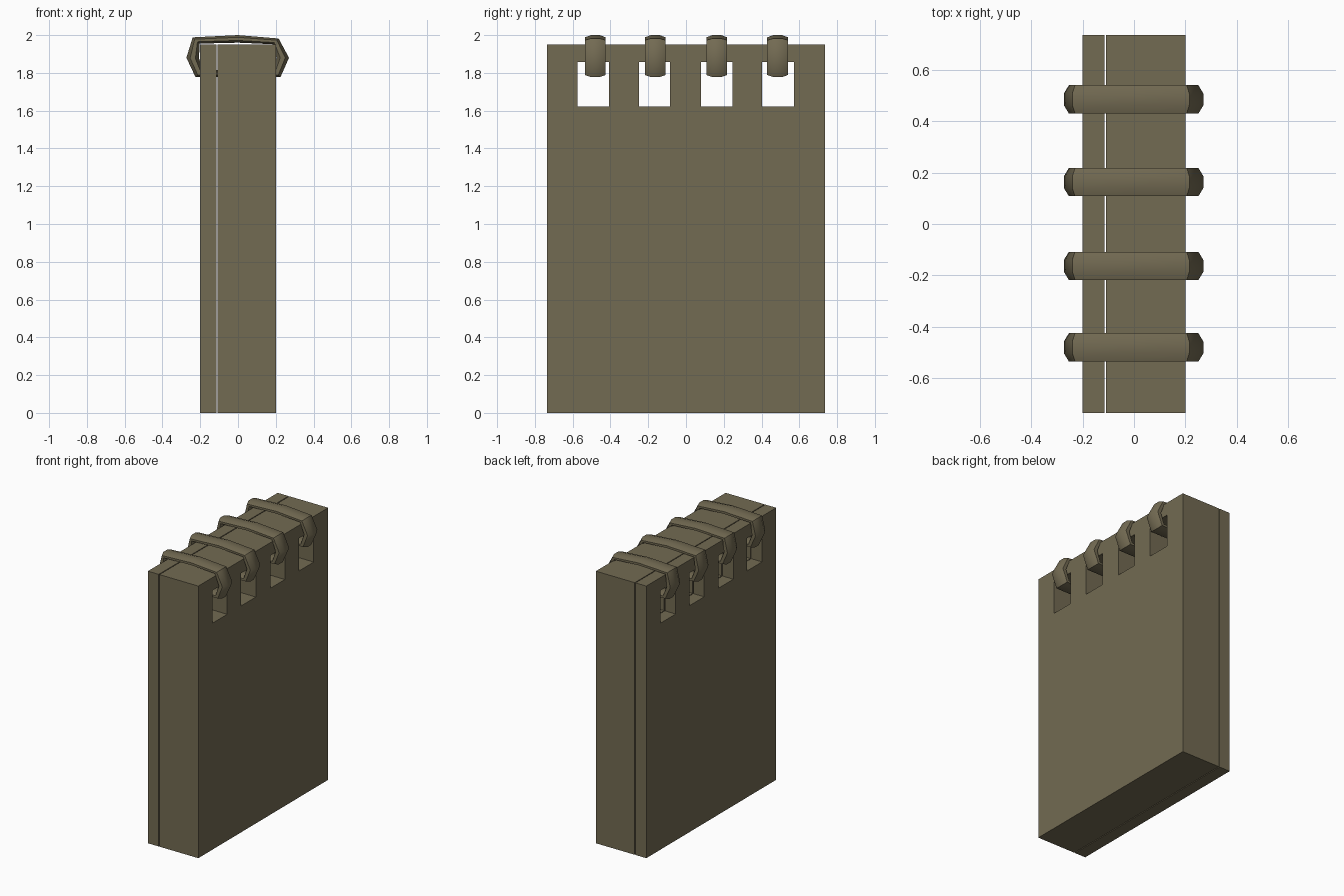
import bpy, bmesh, math

if "Cube" in bpy.data.objects:
    bpy.data.objects.remove(bpy.data.objects["Cube"])

mat = bpy.data.materials.new("olive")
mat.diffuse_color = (0.17, 0.145, 0.085, 1)
mat.use_nodes = True
mat.node_tree.nodes["Principled BSDF"].inputs["Base Color"].default_value = mat.diffuse_color

HOLES = [(-0.575, -0.408), (-0.25, -0.084), (0.08, 0.245), (0.403, 0.572)]
RING_Y = [-0.48, -0.163, 0.163, 0.485]


def make_object(name, bm):
    bmesh.ops.recalc_face_normals(bm, faces=bm.faces)
    me = bpy.data.meshes.new(name)
    bm.to_mesh(me)
    bm.free()
    me.materials.append(mat)
    ob = bpy.data.objects.new(name, me)
    bpy.context.collection.objects.link(ob)
    return ob


def slab(name, x0, x1):
    """Block with square binding holes, extruded from a grid of cells."""
    ys = [-0.735] + [y for h in HOLES for y in h] + [0.735]
    zs = [0, 1.623, 1.857, 1.95]
    bm = bmesh.new()
    grid = [[bm.verts.new((x0, y, z)) for z in zs] for y in ys]
    for i in range(len(ys) - 1):
        for j in range(3):
            if j == 1 and i % 2 == 1:
                continue
            bm.faces.new((grid[i][j], grid[i + 1][j], grid[i + 1][j + 1], grid[i][j + 1]))
    ext = bmesh.ops.extrude_face_region(bm, geom=bm.faces[:], use_keep_orig=True)
    moved = [g for g in ext["geom"] if isinstance(g, bmesh.types.BMVert)]
    bmesh.ops.translate(bm, verts=moved, vec=(x1 - x0, 0, 0))
    return make_object(name, bm)


# cover and page block, separated by a narrow gap
slab("cover", -0.2, -0.114)
slab("page_block", -0.108, 0.2)

# binding rings: outer and inner outline in the xz plane, octagonal section
OUTER = [(-0.24, 1.988), (0, 2.0), (0.215, 1.982), (0.27, 1.88), (0.225, 1.778), (-0.225, 1.778), (-0.273, 1.88)]
INNER = [(-0.204, 1.955), (0, 1.96), (0.182, 1.952), (0.204, 1.88), (0.185, 1.815), (-0.185, 1.815), (-0.206, 1.875)]


def ring(name, y):
    bm = bmesh.new()
    loops = []
    for (ox, oz), (ix, iz) in zip(OUTER, INNER):
        loop = []
        for k in range(8):
            a = math.radians(22.5 + 45 * k)
            c, s = math.cos(a) / math.cos(math.pi / 8), math.sin(a) / math.cos(math.pi / 8)
            loop.append(bm.verts.new(((ox + ix) / 2 + (ox - ix) / 2 * c,
                                      y + 0.055 * s,
                                      (oz + iz) / 2 + (oz - iz) / 2 * c)))
        loops.append(loop)
    for i, la in enumerate(loops):
        lb = loops[(i + 1) % len(loops)]
        for k in range(8):
            bm.faces.new((la[k], la[(k + 1) % 8], lb[(k + 1) % 8], lb[k]))
    ob = make_object(name, bm)
    bpy.ops.object.select_all(action='DESELECT')
    ob.select_set(True)
    bpy.context.view_layer.objects.active = ob
    bpy.ops.object.shade_smooth_by_angle(angle=math.radians(46))


for n, y in enumerate(RING_Y):
    ring(f"binding_ring_{n + 1}", y)
